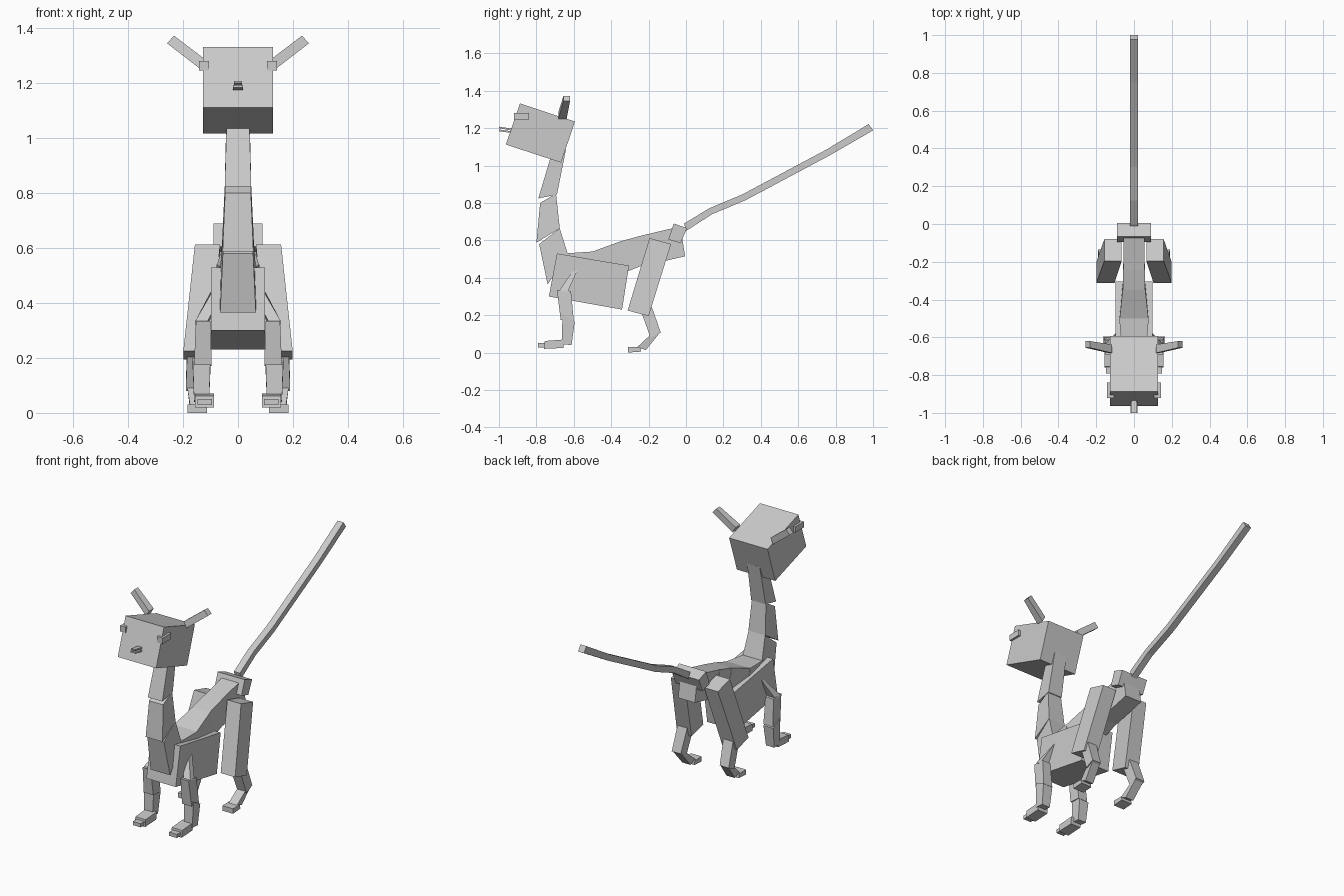
import bpy, bmesh


def block(name, quad, start, end=None, side=1, depth="x"):
    """Tapered box: a quad profile given depth ranges at its first and last edge."""
    end = end or start
    bm = bmesh.new()
    rings = []
    for k in (0, 1):
        ring = []
        for i, (u, z) in enumerate(quad):
            d = (start if i < 2 else end)[k]
            co = (side * d, u, z) if depth == "x" else (side * u, d, z)
            ring.append(bm.verts.new(co))
        rings.append(ring)
    a, b = rings
    bm.faces.new(a)
    bm.faces.new(b[::-1])
    for i in range(4):
        j = (i + 1) % 4
        bm.faces.new((a[i], b[i], b[j], a[j]))
    bmesh.ops.recalc_face_normals(bm, faces=bm.faces)
    mesh = bpy.data.meshes.new(name)
    bm.to_mesh(mesh)
    bm.free()
    obj = bpy.data.objects.new(name, mesh)
    bpy.context.collection.objects.link(obj)
    return obj


def centre(name, quad, w0, w1=None):
    w1 = w1 or w0
    return block(name, quad, (-w0, w0), (-w1, w1))


def pair(name, quad, start, end=None, depth="x"):
    for label, side in (("left", 1), ("right", -1)):
        block(f"{name}_{label}", quad, start, end, side, depth)


# Head and snout plates
centre("head", [(-.963, 1.112), (-.888, 1.332), (-.594, 1.235), (-.668, 1.016)], .128)
centre("snout_upper", [(-1.0, 1.208), (-1.0, 1.2), (-.925, 1.186), (-.925, 1.196)], .014)
centre("snout_lower", [(-1.0, 1.193), (-1.0, 1.184), (-.925, 1.173), (-.925, 1.182)], .018)

# Eyes and ears
pair("eye", [(-.92, 1.281), (-.84, 1.281), (-.84, 1.246), (-.92, 1.246)], (.105, .142))
pair("ear", [(.116, 1.284), (.135, 1.25), (.258, 1.345), (.233, 1.373)],
     (-.683, -.638), (-.655, -.62), depth="y")

# Neck, top to bottom
centre("neck_upper", [(-.725, 1.04), (-.642, 1.085), (-.69, .845), (-.79, .824)], .042, .048)
centre("neck_middle", [(-.78, .8), (-.695, .85), (-.675, .665), (-.8, .587)], .047, .056)
centre("neck_lower", [(-.785, .58), (-.675, .665), (-.63, .52), (-.74, .365)], .055, .065)

# Chest and spine, front to back
centre("chest", [(-.733, .3), (-.69, .53), (-.305, .465), (-.342, .23)], .098)
centre("spine_front", [(-.62, .4), (-.65, .53), (-.5, .54), (-.48, .42)], .065, .078)
centre("spine_middle", [(-.48, .42), (-.5, .54), (-.35, .595), (-.31, .44)], .076, .06)
centre("spine_rear", [(-.31, .435), (-.35, .595), (-.24, .625), (-.21, .475)], .058)
centre("loin", [(-.22, .465), (-.24, .625), (-.03, .675), (-.005, .515)], .056)
centre("pelvis", [(-.095, .605), (-.065, .69), (.006, .665), (-.03, .585)], .09)

# Tail segments along a rising path
tail = [((-.035, .66), (-.01, .69), (0, .65)), ((.13, .755), (.125, .772), (.14, .74)),
        ((.31, .83), (.302, .846), (.317, .814)), ((.76, 1.07), (.75, 1.085), (.768, 1.054)),
        ((.98, 1.2), (.977, 1.222), (1.0, 1.188))]
for n in range(4):
    (_, top0, low0), (_, top1, low1) = tail[n], tail[n + 1]
    centre(f"tail_{n + 1}", [low0, top0, top1, low1], .02)

# Hind legs
pair("thigh", [(-.195, .612), (-.08, .58), (-.2, .195), (-.312, .225)], (.065, .157), (.103, .199))
pair("shin", [(-.24, .22), (-.185, .25), (-.135, .107), (-.19, .08)], (.12, .185), (.13, .19))
pair("hock", [(-.19, .095), (-.145, .1), (-.215, .013), (-.26, .03)], (.13, .185), (.12, .175))
pair("hind_toe", [(-.31, .03), (-.245, .03), (-.24, .005), (-.31, 0)], (.112, .184))

# Front legs
pair("upper_arm", [(-.61, .43), (-.58, .44), (-.635, .32), (-.675, .335)], (.06, .1), (.11, .155))
pair("forearm", [(-.69, .335), (-.615, .33), (-.6, .17), (-.67, .175)], (.1, .153), (.096, .16))
pair("wrist", [(-.66, .2), (-.595, .165), (-.612, .04), (-.665, .045)], (.1, .165), (.105, .16))
pair("paw", [(-.755, .062), (-.65, .07), (-.655, .025), (-.76, .02)], (.087, .156))
pair("front_toe", [(-.792, .05), (-.73, .05), (-.73, .028), (-.792, .028)], (.095, .147))
